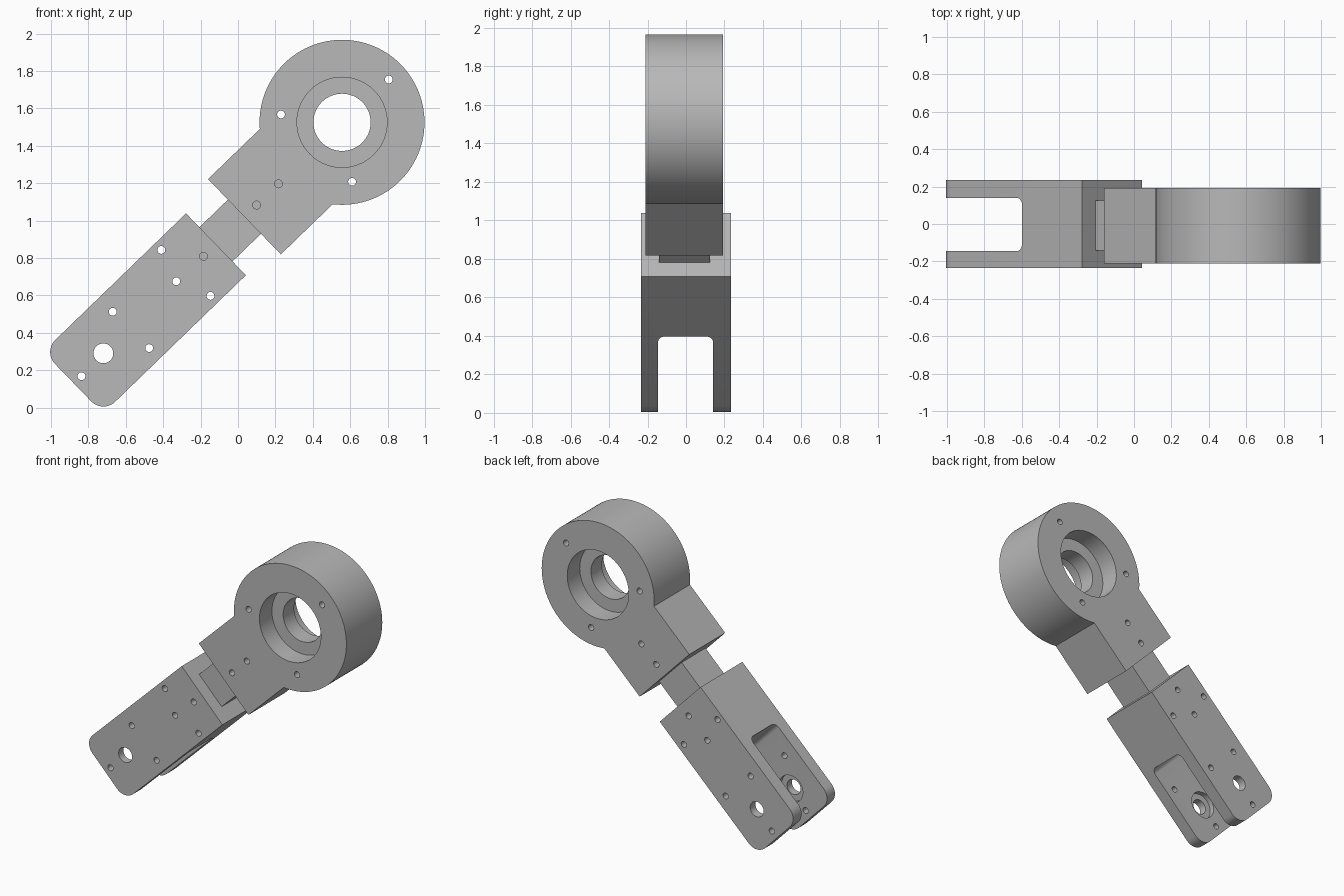
import bpy
import bmesh
import math
from mathutils import Vector

cube = bpy.data.objects.get("Cube")
if cube:
    bpy.data.objects.remove(cube, do_unlink=True)

# The arm is built along +x from the pin hole, then tilted and placed.
TILT = math.atan2(1.235, 1.276)
PIN = Vector((-0.72, 0, 0.29))
RING_U, RING_R = 1.776, 0.441

grey = bpy.data.materials.new("machined grey")
grey.use_nodes = True
COLOR = (0.48, 0.48, 0.48, 1)
grey.diffuse_color = COLOR
grey.node_tree.nodes["Principled BSDF"].inputs["Base Color"].default_value = COLOR


def add_object(name, bm):
    bmesh.ops.recalc_face_normals(bm, faces=bm.faces)
    mesh = bpy.data.meshes.new(name)
    bm.to_mesh(mesh)
    bm.free()
    mesh.materials.append(grey)
    ob = bpy.data.objects.new(name, mesh)
    bpy.context.collection.objects.link(ob)
    return ob


def box(name, lo, hi, axis=None, end=None, radius=0):
    """Box between two corners; edges along an axis at x = end are rounded."""
    bm = bmesh.new()
    bmesh.ops.create_cube(bm, size=1)
    lo, hi = Vector(lo), Vector(hi)
    for v in bm.verts:
        v.co = Vector([l + (c + 0.5) * (h - l) for l, c, h in zip(lo, v.co, hi)])
    if axis is not None:
        edges = [e for e in bm.edges
                 if abs(e.verts[0].co[axis] - e.verts[1].co[axis]) > 0.01
                 and all(abs(v.co.x - end) < 0.001 for v in e.verts)]
        bmesh.ops.bevel(bm, geom=edges, offset=radius, segments=10,
                        profile=0.5, affect='EDGES')
    return add_object(name, bm)


def prism(name, outline, y0, y1):
    """Extrude an (x, z) outline from y0 to y1."""
    bm = bmesh.new()
    face = bm.faces.new([bm.verts.new((x, y0, z)) for x, z in outline])
    out = bmesh.ops.extrude_face_region(bm, geom=[face])
    moved = [g for g in out["geom"] if isinstance(g, bmesh.types.BMVert)]
    bmesh.ops.translate(bm, verts=moved, vec=(0, y1 - y0, 0))
    return add_object(name, bm)


def arc(u, v, r, a0, a1, n):
    return [(u + r * math.cos(a0 + (a1 - a0) * i / n),
             v + r * math.sin(a0 + (a1 - a0) * i / n)) for i in range(n + 1)]


def drill(u, v, r, y0, y1, n=24):
    return prism("cutter", arc(u, v, r, 0, math.tau, n)[:-1], y0, y1)


def cut(ob, cutter):
    mod = ob.modifiers.new("cut", 'BOOLEAN')
    mod.operation, mod.solver, mod.object = 'DIFFERENCE', 'EXACT', cutter
    bpy.context.view_layer.update()
    graph = bpy.context.evaluated_depsgraph_get()
    mesh = bpy.data.meshes.new_from_object(ob.evaluated_get(graph))
    ob.modifiers.clear()
    ob.data = mesh
    bpy.data.objects.remove(cutter, do_unlink=True)


def local(x, z):
    """World front position to arm coordinates."""
    dx, dz = x - PIN.x, z - PIN.z
    c, s = math.cos(TILT), math.sin(TILT)
    return dx * c + dz * s, dz * c - dx * s


# Fork: rounded block with a slot, pin hole and screw holes
fork = box("fork", (-0.225, -0.234, -0.23), (0.838, 0.234, 0.23), 1, -0.225, 0.09)
cut(fork, box("cutter", (-0.5, -0.145, -0.5), (0.392, 0.14, 0.5), 2, 0.392, 0.04))
cut(fork, drill(0, 0, 0.053, -0.5, 0.5, 32))
cut(fork, drill(0, 0, 0.095, -0.18, 0.175, 40))
for x, z in [(-0.41, 0.843), (-0.33, 0.675), (-0.147, 0.597),
             (-0.67, 0.512), (-0.475, 0.318), (-0.837, 0.168)]:
    cut(fork, drill(*local(x, z), 0.021, -0.5, 0.5))
for y0, y1 in [(-0.5, -0.141), (0.126, 0.5)]:
    cut(fork, drill(0.746, 0, 0.021, y0, y1))

# Connecting bar between fork and ring housing
neck = box("connecting_bar", (0.837, -0.141, -0.127), (1.051, 0.126, 0.127))

# Ring housing: square shank merging into a round ring
BACK, FRONT, HALF = 0.192, -0.21, 0.28
a = math.pi - math.asin(HALF / RING_R)
outline = arc(RING_U, 0, RING_R, -a, a, 96) + [(1.05, HALF), (1.05, -HALF)]
ring = prism("ring_housing", outline, FRONT, BACK)
cut(ring, drill(RING_U, 0, 0.153, -0.5, 0.5, 64))
for y0, y1 in [(-0.5, FRONT + 0.14), (BACK - 0.14, 0.5)]:
    cut(ring, drill(RING_U, 0, 0.241, y0, y1, 72))
for x, z in [(0.23, 1.567), (0.806, 1.754), (0.61, 1.207)]:
    cut(ring, drill(*local(x, z), 0.021, -0.5, 0.5))
for u in (1.14, 1.303):
    for y0, y1 in [(-0.5, -0.141), (0.126, 0.5)]:
        cut(ring, drill(u, 0, 0.021, y0, y1))

# Shade, tilt and place the parts
for ob in (fork, neck, ring):
    bpy.ops.object.select_all(action='DESELECT')
    ob.select_set(True)
    bpy.context.view_layer.objects.active = ob
    bpy.ops.object.shade_smooth_by_angle(angle=math.radians(30))
    ob.rotation_euler.y = -TILT
    ob.location = PIN
